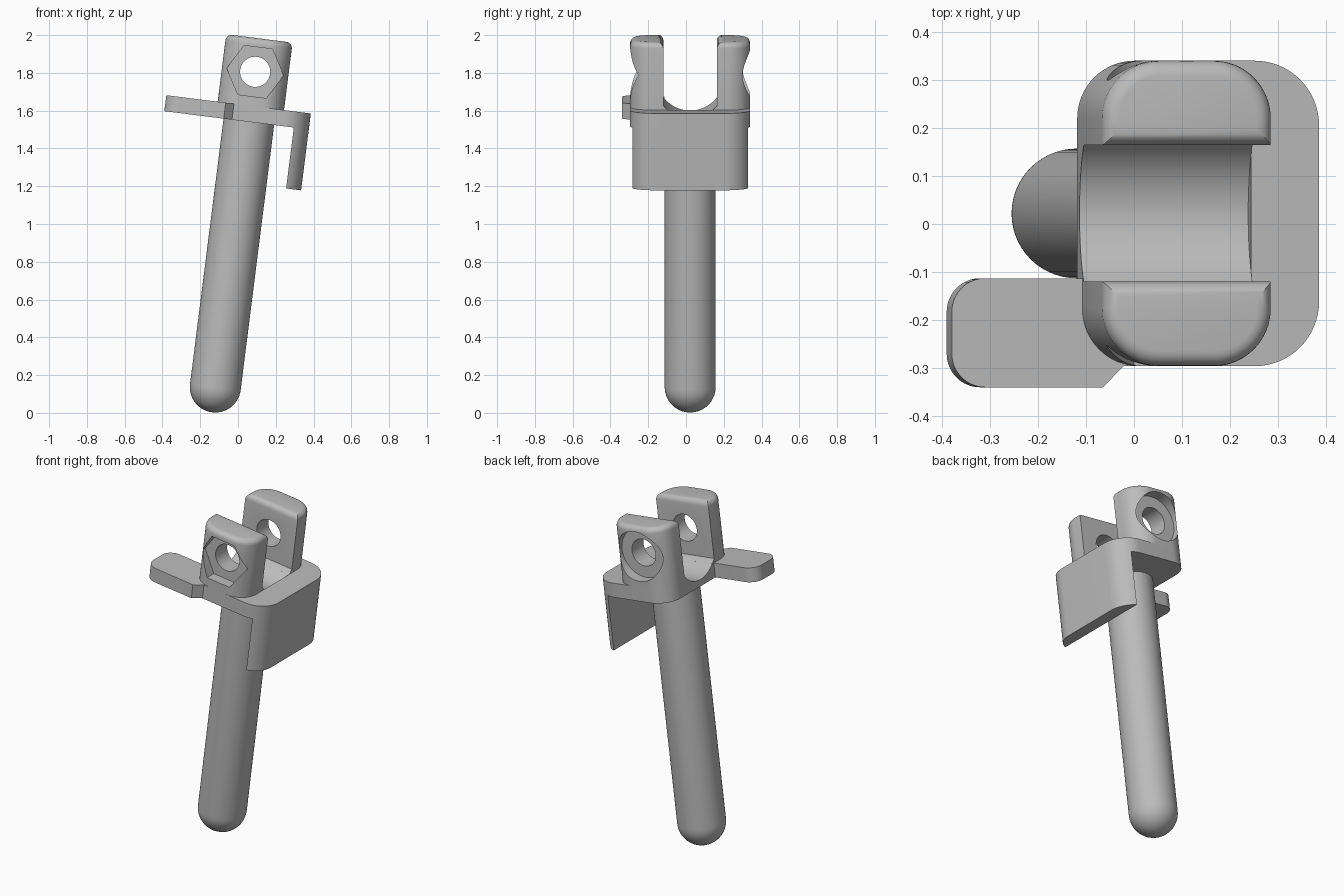
import bpy, bmesh
from math import cos, sin, radians, sqrt, acos, degrees
from mathutils import Matrix, Vector

cube = bpy.data.objects.get("Cube")
if cube:
    bpy.data.objects.remove(cube, do_unlink=True)

mat = bpy.data.materials.new("plain_grey")
mat.use_nodes = True
GREY = (0.5, 0.5, 0.5, 1)
mat.diffuse_color = GREY
mat.node_tree.nodes["Principled BSDF"].inputs["Base Color"].default_value = GREY

# The part is built upright, then tilted about the centre of the rod's round tip
TILT = Matrix.Translation((-0.12, 0.022, 0.137)) @ Matrix.Rotation(radians(7.2), 4, 'Y')

ROD_R = 0.135
PLATE_LOW, PLATE_TOP, PRONG_TOP = 1.415, 1.5, 1.86
HALF_U, HALF_Y, SLOT = 0.177, 0.318, 0.142
HOLE_W = 1.682
SADDLE_W, SADDLE_R = 1.63, 0.177


def arc(cx, cy, r, a0, a1, n=16):
    steps = [radians(a0 + (a1 - a0) * i / n) for i in range(n + 1)]
    return [(cx + r * cos(a), cy + r * sin(a)) for a in steps]


def circle(cx, cy, r, n):
    return arc(cx, cy, r, 0, 360, n)[:-1]


def make(name, bm):
    bmesh.ops.recalc_face_normals(bm, faces=bm.faces)
    mesh = bpy.data.meshes.new(name)
    bm.to_mesh(mesh)
    bm.free()
    mesh.materials.append(mat)
    obj = bpy.data.objects.new(name, mesh)
    bpy.context.collection.objects.link(obj)
    return obj


def prism(name, pts, axis, lo, hi, bevel=0):
    """Extrude a 2D outline along one axis, optionally rounding its far rim."""
    bm = bmesh.new()
    place = {'X': lambda a, b: (lo, a, b),
             'Y': lambda a, b: (a, lo, b),
             'Z': lambda a, b: (a, b, lo)}[axis]
    face = bm.faces.new([bm.verts.new(place(*p)) for p in pts])
    ext = bmesh.ops.extrude_face_region(bm, geom=[face], use_keep_orig=True)
    vec = Vector([(hi - lo) * (axis == k) for k in 'XYZ'])
    moved = [g for g in ext["geom"] if isinstance(g, bmesh.types.BMVert)]
    bmesh.ops.translate(bm, verts=moved, vec=vec)
    bmesh.ops.recalc_face_normals(bm, faces=bm.faces)
    if bevel:
        rim = [e for e in bm.edges if all(v in moved for v in e.verts)]
        bmesh.ops.bevel(bm, geom=rim, offset=bevel, segments=5, profile=0.5,
                        affect='EDGES', clamp_overlap=False)
    return make(name, bm)


def cut(obj, *cutters):
    for c in cutters:
        c.hide_render = True
        m = obj.modifiers.new("cut", 'BOOLEAN')
        m.operation, m.solver, m.object = 'DIFFERENCE', 'EXACT', c
    bpy.context.view_layer.update()
    graph = bpy.context.evaluated_depsgraph_get()
    mesh = bpy.data.meshes.new_from_object(obj.evaluated_get(graph))
    obj.modifiers.clear()
    obj.data = mesh
    for c in cutters:
        bpy.data.objects.remove(c, do_unlink=True)


parts = []

# Round-tipped rod
bm = bmesh.new()
profile = arc(0, 0, ROD_R, -90, 0, 14) + [(ROD_R, 1.43), (0, 1.43)]
verts = [bm.verts.new((r, 0, w)) for r, w in profile]
edges = [bm.edges.new(pair) for pair in zip(verts, verts[1:])]
bmesh.ops.spin(bm, geom=verts + edges, cent=(0, 0, 0), axis=(0, 0, 1),
               angle=radians(360), steps=56)
bmesh.ops.remove_doubles(bm, verts=bm.verts, dist=0.0001)
parts.append(make("rod", bm))

# Plate with a side tab, and the shallow saddle groove cut into it
outline = (arc(0.185, -0.183, 0.135, -90, 0) + arc(0.185, 0.183, 0.135, 0, 90)
           + arc(-0.057, 0.198, 0.12, 90, 180) + [(-HALF_U, -0.135)]
           + arc(-0.381, -0.205, 0.07, 90, 180) + arc(-0.381, -0.292, 0.07, 180, 270)
           + [(-0.134, -0.362), (-0.09, -HALF_Y)])
plate = prism("plate_and_tab", outline, 'Z', PLATE_LOW, PLATE_TOP)
cut(plate, prism("groove_cutter", circle(0, SADDLE_W, SADDLE_R, 96), 'X', -0.3, HALF_U))
parts.append(plate)

# Flange hanging from the outer edge of the plate
a = degrees(acos(0.055 / 0.135))
flange = arc(0.185, -0.183, 0.135, -a, 0) + arc(0.185, 0.183, 0.135, 0, a)
parts.append(prism("flange", flange, 'Z', 1.09, PLATE_LOW))

# Two prongs with a cross hole: hexagonal pocket in front, round pocket behind
for side, name in ((-1, "front"), (1, "back")):
    section = ([(-HALF_U, SLOT), (HALF_U, SLOT)] + arc(0.057, 0.198, 0.12, 0, 90)
               + arc(-0.057, 0.198, 0.12, 90, 180))
    section = [(u, side * y) for u, y in section]
    prong = prism(name + "_prong", section, 'Z', PLATE_TOP, PRONG_TOP, bevel=0.032)
    pocket = circle(0, HOLE_W, 0.151, 6) if side < 0 else circle(0, HOLE_W, 0.147, 64)
    cut(prong,
        prism("hole_cutter", circle(0, HOLE_W, 0.08, 48), 'Y', side * 0.05, side * 0.5),
        prism("pocket_cutter", pocket, 'Y', side * (HALF_Y - 0.065), side * 0.5))
    parts.append(prong)

    # Curved lip that carries the saddle up to the prong
    ys = [0.1201 + (SLOT - 0.1201) * i / 6 for i in range(7)]
    lip = [(side * y, SADDLE_W - sqrt(SADDLE_R ** 2 - y * y)) for y in ys]
    lip.append((side * SLOT, PLATE_TOP))
    parts.append(prism(name + "_saddle_lip", lip, 'X', -HALF_U, HALF_U))

# Tilt everything and shade the curved faces smoothly
bpy.ops.object.select_all(action='DESELECT')
for obj in parts:
    obj.data.transform(TILT)
    obj.select_set(True)
bpy.context.view_layer.objects.active = parts[0]
bpy.ops.object.shade_smooth_by_angle(angle=radians(30))
